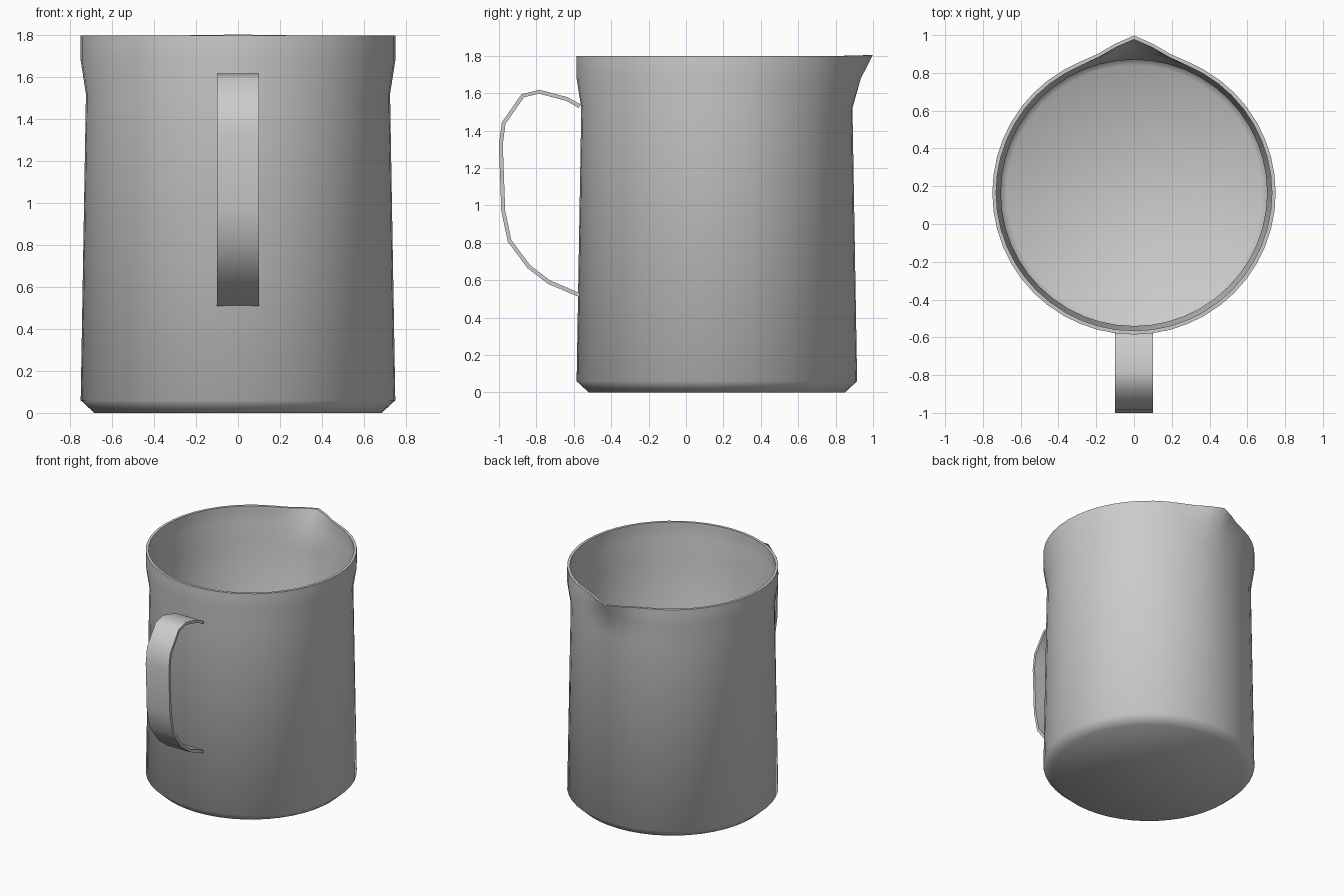
import bpy, bmesh, math
from mathutils import Vector

if "Cube" in bpy.data.objects:
    bpy.data.objects.remove(bpy.data.objects["Cube"])

SEG = 48          # sides of the body
CY = 0.165        # body axis offset in y


def finish(name, bm, angle):
    bmesh.ops.recalc_face_normals(bm, faces=bm.faces[:])
    me = bpy.data.meshes.new(name)
    bm.to_mesh(me)
    bm.free()
    ob = bpy.data.objects.new(name, me)
    bpy.context.collection.objects.link(ob)
    bpy.ops.object.select_all(action='DESELECT')
    ob.select_set(True)
    bpy.context.view_layer.objects.active = ob
    bpy.ops.object.shade_smooth_by_angle(angle=math.radians(angle))
    return ob


def bridge(bm, a, b):
    for i in range(len(a)):
        j = (i + 1) % len(a)
        bm.faces.new((a[i], a[j], b[j], b[i]))


# jug body: (radius, z, spout push), up the outside, over the rim, down the inside
outer = [(0.685, 0, 0), (0.75, 0.06, 0), (0.725, 1.52, 0), (0.75, 1.68, 0.02),
         (0.75, 1.76, 0.062), (0.75, 1.80, 0.083)]
inner = [(0.73, 1.80, 0.083), (0.73, 1.76, 0.06), (0.73, 1.68, 0.02),
         (0.705, 1.52, 0), (0.73, 0.07, 0), (0.675, 0.02, 0)]
bm = bmesh.new()
rings = []
for r, z, push in outer + inner:
    ring = []
    for i in range(SEG):
        a = 2 * math.pi * i / SEG
        x, y = r * math.cos(a), r * math.sin(a)
        # pinch the rim outward into a pouring lip at +y
        f = max(0, 1 - abs(x) / 0.22) if y > 0 else 0
        lift = 0.004 * f if z > 1.79 else 0
        ring.append(bm.verts.new((x, CY + y + push * f, z + lift)))
    rings.append(ring)
for a, b in zip(rings, rings[1:]):
    bridge(bm, a, b)
bm.faces.new(rings[0])
bm.faces.new(rings[-1])
finish("jug_body", bm, 60)

# handle: flat strap swept along a path in the yz plane
path = [Vector(p) for p in [
    (-0.568, 1.53), (-0.635, 1.568), (-0.785, 1.608), (-0.873, 1.586),
    (-0.975, 1.44), (-0.99, 1.325), (-0.977, 0.97), (-0.943, 0.81),
    (-0.84, 0.672), (-0.733, 0.59), (-0.568, 0.52)]]
W, T = 0.1, 0.0105
bm = bmesh.new()
rings = []
for i, p in enumerate(path):
    t = (path[min(i + 1, len(path) - 1)] - path[max(i - 1, 0)]).normalized()
    n = Vector((t.y, -t.x)) * T
    q, s = p + n, p - n
    rings.append([bm.verts.new(c) for c in (
        (-W, q.x, q.y), (W, q.x, q.y), (W, s.x, s.y), (-W, s.x, s.y))])
for a, b in zip(rings, rings[1:]):
    bridge(bm, a, b)
bm.faces.new(rings[0])
bm.faces.new(rings[-1])
finish("handle", bm, 50)
